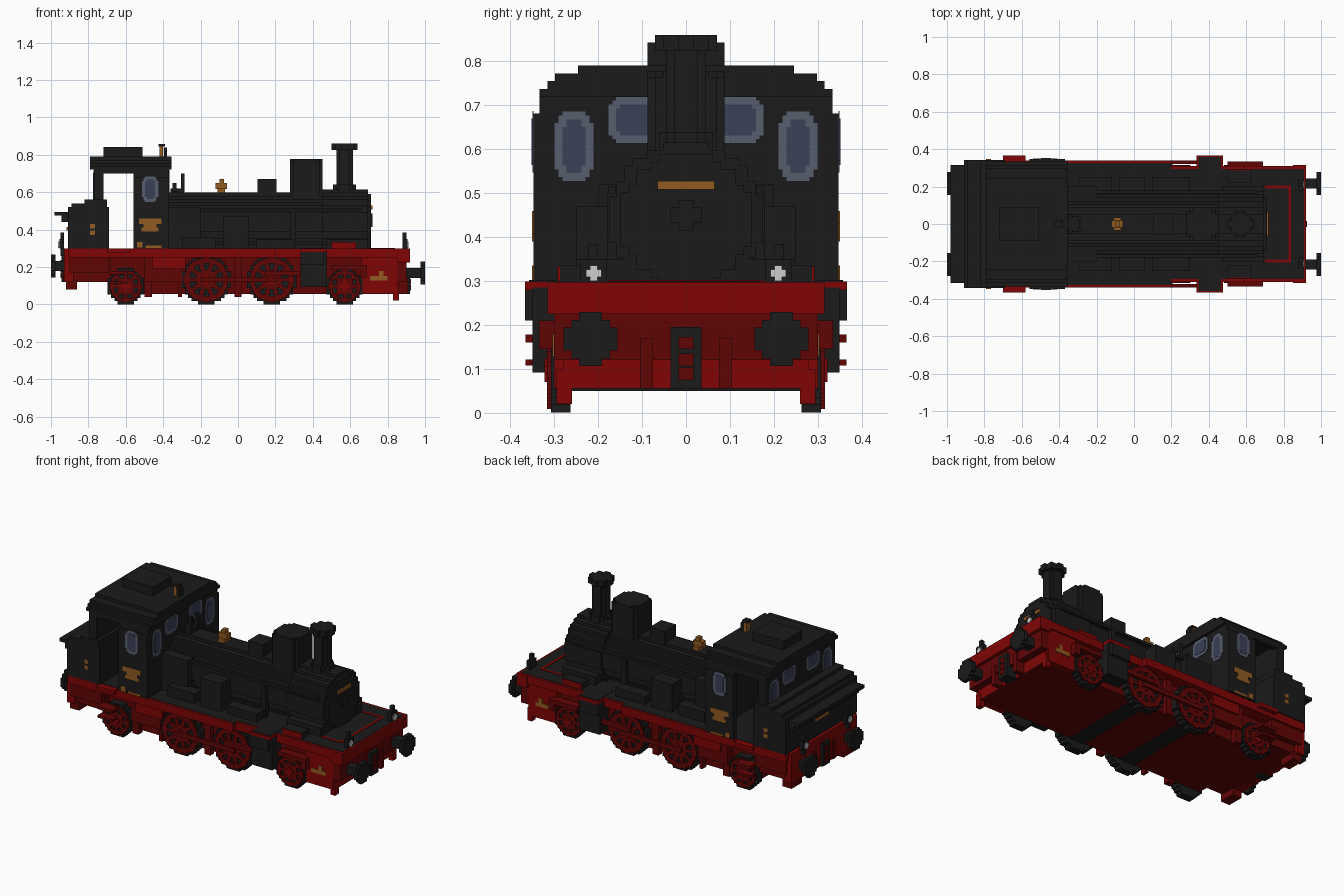
import bpy
import math

if bpy.data.objects.get("Cube"):
    bpy.data.objects.remove(bpy.data.objects["Cube"])

V = 2 / 114  # size of one stepped block


def material(name, r, g, b):
    m = bpy.data.materials.new(name)
    m.use_nodes = True
    m.diffuse_color = (r, g, b, 1)
    shader = next(n for n in m.node_tree.nodes if n.type == 'BSDF_PRINCIPLED')
    shader.inputs["Base Color"].default_value = (r, g, b, 1)
    return m


BLACK = material("soot black", .0105, .0105, .0105)
RED = material("bright red", .215, .0015, .0015)
DARK = material("dark red", .12, .0015, .0015)
GOLD = material("brass", .29, .105, .016)
FRAME = material("window frame grey", .095, .11, .155)
GLASS = material("blue glass", .042, .05, .095)
WHITE = material("lamp white", .62, .62, .62)


def build(name, colour, boxes):
    """One mesh made of axis-aligned boxes."""
    verts, faces = [], []
    for x0, x1, y0, y1, z0, z1 in boxes:
        n = len(verts)
        verts += [(x, y, z) for z in (z0, z1) for y in (y0, y1) for x in (x0, x1)]
        quads = ("0231", "4576", "0154", "2673", "0462", "1375")
        faces += [[n + int(c) for c in q] for q in quads]
    mesh = bpy.data.meshes.new(name)
    mesh.from_pydata(verts, [], faces)
    mesh.materials.append(colour)
    obj = bpy.data.objects.new(name, mesh)
    bpy.context.collection.objects.link(obj)


def centred(name, colour, x0, x1, half, z0, z1):
    build(name, colour, [(x0, x1, -half, half, z0, z1)])


def paired(name, colour, x0, x1, y0, y1, z0, z1):
    build(name, colour, [(x0, x1, y0, y1, z0, z1), (x0, x1, -y1, -y0, z0, z1)])


def stepped(name, colour, axis, span, centre, reach, rule, cell=V):
    """Extrude the grid cells where rule(u, v) holds; equal rows are merged."""
    nu, nv = (round(2 * r / cell) for r in reach)
    rows, boxes = [], []
    for j in range(nv):
        runs, start = [], None
        for i in range(nu + 1):
            inside = i < nu and rule((i + .5 - nu / 2) * cell, (j + .5 - nv / 2) * cell)
            if inside and start is None:
                start = i
            elif not inside and start is not None:
                runs.append((start, i))
                start = None
        if rows and rows[-1][0] == runs:
            rows[-1][2] = j + 1
        else:
            rows.append([runs, j, j + 1])
    for runs, *ends in rows:
        for run in runs:
            u = [centre[0] + (i - nu / 2) * cell for i in run]
            v = [centre[1] + (j - nv / 2) * cell for j in ends]
            order = {'x': (span, u, v), 'y': (u, span, v), 'z': (u, v, span)}[axis]
            boxes.append([c for pair in order for c in pair])
    build(name, colour, boxes)


def disc(name, colour, axis, span, centre, r, cell=V):
    stepped(name, colour, axis, span, centre, (r, r), lambda u, v: math.hypot(u, v) < r, cell)


def window(name, axis, surface, side, centre, a, b):
    """Rounded frame plate with a glass plate over it."""
    for part, colour, inset, depth in (("frame", FRAME, 0, .003), ("glass", GLASS, V, .005)):
        w, h = a - inset, b - inset
        span = sorted((surface, surface + side * depth))
        stepped(f"{name}_{part}", colour, axis, span, centre, (w, h),
                lambda u, v: abs(u / w) ** 2.8 + abs(v / h) ** 2.8 < 1.08, V / 2)


# Main frame, buffer beams and footplate
centred("main_frame", DARK, -.68, .85, .265, .055, .28)
centred("rear_frame", DARK, -.9, -.68, .29, .12, .28)
centred("front_frame", RED, .66, .85, .3, .055, .26)
centred("front_beam", RED, .85, .92, .315, .225, .298)
centred("front_beam_plate", DARK, .85, .9, .3, .12, .225)
centred("front_apron", RED, .85, .857, .28, .055, .12)
centred("rear_beam", RED, -.93, -.88, .315, .12, .3)
paired("rear_beam_foot", DARK, -.92, -.86, .2, .3, .08, .13)
paired("rail_guard", RED, .83, .86, .26, .295, .02, .1)
centred("rear_footplate", RED, -.91, .2, .34, .25, .298)
centred("front_footplate", RED, .2, .92, .31, .25, .298)
centred("rear_deck", BLACK, -.9, .2, .325, .28, .3)
centred("front_deck", BLACK, .2, .908, .295, .28, .3)
paired("deck_stripe_side", RED, .7, .84, .19, .205, .29, .303)
centred("deck_stripe_front", RED, .825, .84, .205, .29, .303)
paired("wheel_arch", BLACK, .5, .63, .22, .287, .3, .335)
paired("wheel_arch_side", RED, .5, .63, .287, .292, .3, .333)
for x in (-.17, .18):
    centred("axle_gap", BLACK, x - .05, x + .05, .265, .05, .06)

# Valance pieces, steps and hangers between the wheels
paired("rear_valance", DARK, -.9, -.69, .28, .325, .17, .26)
paired("ash_valance", DARK, -.5, -.3, .26, .315, .12, .26)
paired("ash_panel", RED, -.46, -.28, .315, .33, .19, .25)
paired("brake_hanger", DARK, -.02, .02, .26, .295, .04, .26)
paired("front_valance", DARK, .5, .69, .28, .335, .185, .21)
paired("front_valance_end", DARK, .655, .69, .28, .335, .145, .185)
paired("upper_step", DARK, -.69, -.59, .3, .365, .16, .178)
paired("lower_step", DARK, -.69, -.59, .32, .365, .108, .122)
paired("step_plate", RED, -.7, -.58, .33, .365, .275, .299)
paired("rear_hanger", DARK, -.5, -.46, .26, .3, .04, .13)
paired("front_hanger", DARK, -.32, -.3, .26, .3, .04, .13)

# Wheels: tyre, spoked face and hub
for side in (1, -1):
    for x, r, count in ((-.6, .097, 4), (-.17, .132, 5), (.18, .132, 5), (.57, .097, 4)):
        def span(a, b):
            return sorted((side * a, side * b))

        def spokes(u, v):
            d = math.hypot(u, v)
            across = abs(math.sin(count * math.atan2(v, u))) * d / count
            rim = r - V * .7
            return d < r * .3 or rim * .77 < d < rim or (d < rim and across < V * .6)
        disc("wheel_tyre", BLACK, 'y', span(.263, .307), (x, r), r)
        stepped("wheel_spokes", DARK, 'y', span(.307, .316), (x, r), (r, r), spokes, V / 2)
        disc("wheel_hub", RED, 'y', span(.316, .322), (x, r), V * 1.4)

# Cylinders and rods
paired("cylinder", BLACK, .335, .475, .25, .35, .092, .285)
paired("cylinder_belly", BLACK, .335, .46, .35, .367, .21, .28)
paired("cylinder_cover", RED, .335, .475, .3, .367, .28, .299)
paired("cylinder_top", BLACK, .345, .465, .2, .357, .29, .302)
paired("coupling_rod", DARK, -.2, .21, .32, .335, .12, .145)
paired("piston_rod", DARK, .14, .34, .32, .34, .155, .18)

# Boiler, smokebox and saddle
disc("boiler", BLACK, 'x', (-.38, .48), (0, .44), .16)
disc("smokebox", BLACK, 'x', (.45, .695), (0, .44), .175)
disc("smokebox_door", BLACK, 'x', (.695, .71), (0, .44), .15)
disc("door_hub", BLACK, 'x', (.71, .72), (0, .45), V * 2)
centred("smokebox_saddle", BLACK, .47, .695, .2, .3, .35)
centred("firebox", BLACK, -.38, -.2, .2, .3, .52)
centred("front_plate", GOLD, .71, .718, .065, .508, .528)

# Fittings along the boiler
paired("side_pump", BLACK, -.08, .06, .15, .25, .3, .47)
paired("side_box", BLACK, -.3, -.12, .18, .25, .3, .36)
paired("sand_pipe", BLACK, .28, .31, .15, .18, .3, .5)
paired("steam_chest", BLACK, .1, .3, .18, .25, .3, .35)
paired("handrail", BLACK, -.36, .66, .16, .178, .5, .515)
disc("chimney", BLACK, 'z', (.6, .83), (.57, 0), .046)
disc("chimney_base", BLACK, 'z', (.59, .64), (.57, 0), .062)
disc("chimney_cap", BLACK, 'z', (.825, .86), (.57, 0), .066)
for name, low, high, corner in (("steam_dome", .58, .765, .15), ("steam_dome_top", .765, .778, .13)):
    stepped(name, BLACK, 'z', (low, high), (.365, 0), (.088, .088),
            lambda u, v: abs(u) + abs(v) < corner)
centred("sand_box", BLACK, .105, .205, .055, .58, .67)
centred("valve_base", GOLD, -.11, -.07, .035, .595, .62)
centred("valve_bar", GOLD, -.12, -.06, .018, .617, .648)
centred("valve_stem", GOLD, -.1, -.075, .015, .648, .67)
centred("turret", BLACK, -.36, -.29, .04, .58, .62)
paired("turret_pipe", BLACK, -.305, -.287, .02, .04, .6, .7)
paired("turret_valve", BLACK, -.35, -.33, .03, .05, .6, .65)

# Cab walls, roof and vent
paired("cab_side", BLACK, -.56, -.37, .315, .347, .3, .682)
centred("cab_front", BLACK, -.405, -.37, .345, .3, .682)
centred("cab_front_top", BLACK, -.405, -.37, .333, .68, .73)
centred("cab_rear", BLACK, -.77, -.72, .333, .3, .73)
paired("door_lintel", BLACK, -.56, -.37, .3, .333, .68, .73)
paired("rear_lintel", BLACK, -.77, -.55, .3, .333, .7, .73)
stepped("cab_roof", BLACK, 'x', (-.79, -.355), (0, .685), (.35, 6 * V),
        lambda u, v: v > .03 and abs(u) < .336 * (1 - (v / .118) ** 3) ** .37)
centred("roof_vent", BLACK, -.72, -.51, .088, .785, .843)
centred("roof_whistle", GOLD, -.42, -.4, .018, .785, .85)
centred("whistle_cap", BLACK, -.425, -.39, .02, .845, .858)
centred("whistle_post", BLACK, -.395, -.38, .018, .785, .84)

# Windows on the cab
for side in (1, -1):
    for wall, surface, facing in (("front", -.37, 1), ("rear", -.77, -1)):
        window(wall + "_outer_window", 'x', surface, facing, (side * .255, .607), .044, .079)
        window(wall + "_inner_window", 'x', surface, facing, (side * .115, .667), .061, .053)
    window("side_window", 'y', side * .347, side, (-.47, .617), .044, .07)

# Bunker with stepped top and overhanging rear lip
centred("bunker", BLACK, -.91, -.69, .343, .3, .52)
centred("bunker_middle", BLACK, -.89, -.7, .343, .52, .54)
centred("bunker_top", BLACK, -.82, -.7, .343, .54, .56)
centred("lip_low", BLACK, -.945, -.9, .31, .44, .475)
centred("lip_high", BLACK, -.98, -.9, .315, .475, .495)
centred("rear_plate", GOLD, -.918, -.91, .065, .395, .415)

# Brass plates on the sides
for name, x0, x1, z0, z1 in (("cab_plate", -.53, -.41, .43, .46),
                             ("cab_plate_neck", -.505, -.435, .41, .43),
                             ("cab_plate_foot", -.515, -.425, .39, .41),
                             ("cab_maker_plate", -.54, -.51, .305, .335),
                             ("cab_small_plate", -.495, -.41, .302, .315)):
    paired(name, GOLD, x0, x1, .347, .351, z0, z1)
for z in (.37, .405):
    paired("bunker_plate", GOLD, -.79, -.765, .343, .347, z, z + .024)
paired("frame_plate", GOLD, .705, .8, .3, .304, .128, .152)
paired("frame_plate_top", GOLD, .755, .778, .3, .304, .152, .18)

# Buffers, lamps, couplings and hoses at both ends
for end, name, beam, z, base in ((1, "front", .92, .168, .055), (-1, "rear", -.92, .205, .12)):
    def reach(a, b):
        return sorted((beam + end * a, beam + end * b))
    for y in (-.217, .217):
        disc(name + "_buffer_shaft", BLACK, 'x', reach(-.04, .06), (y, z), V * 1.5)
        disc(name + "_buffer_head", BLACK, 'x', reach(.055, .08), (y, z), .061)
    lamp = -.04 if end > 0 else .01
    paired(name + "_lamp_post", BLACK, *reach(lamp, lamp + .02), .2, .222, .26, .385)
    paired(name + "_lamp_body", BLACK, *reach(lamp, lamp + .025), .18, .24, .3, .35)
    for y in (-.21, .21):
        disc(name + "_lamp_glass", WHITE, 'x', reach(lamp + .025, lamp + .032), (y, .318), V, V / 2)
    inset = -.02 if end > 0 else .005
    centred(name + "_coupling", BLACK, *reach(inset - .06, inset + .02), .035, base, base + .14)
    for hole in (.02, .052, .09):
        centred(name + "_coupling_hole", DARK, *reach(inset + .02, inset + .025), .017,
                base + hole, base + hole + .028)
    paired(name + "_hose", DARK, *reach(inset - .06, inset + .01), .075, .105, base, base + .115)
